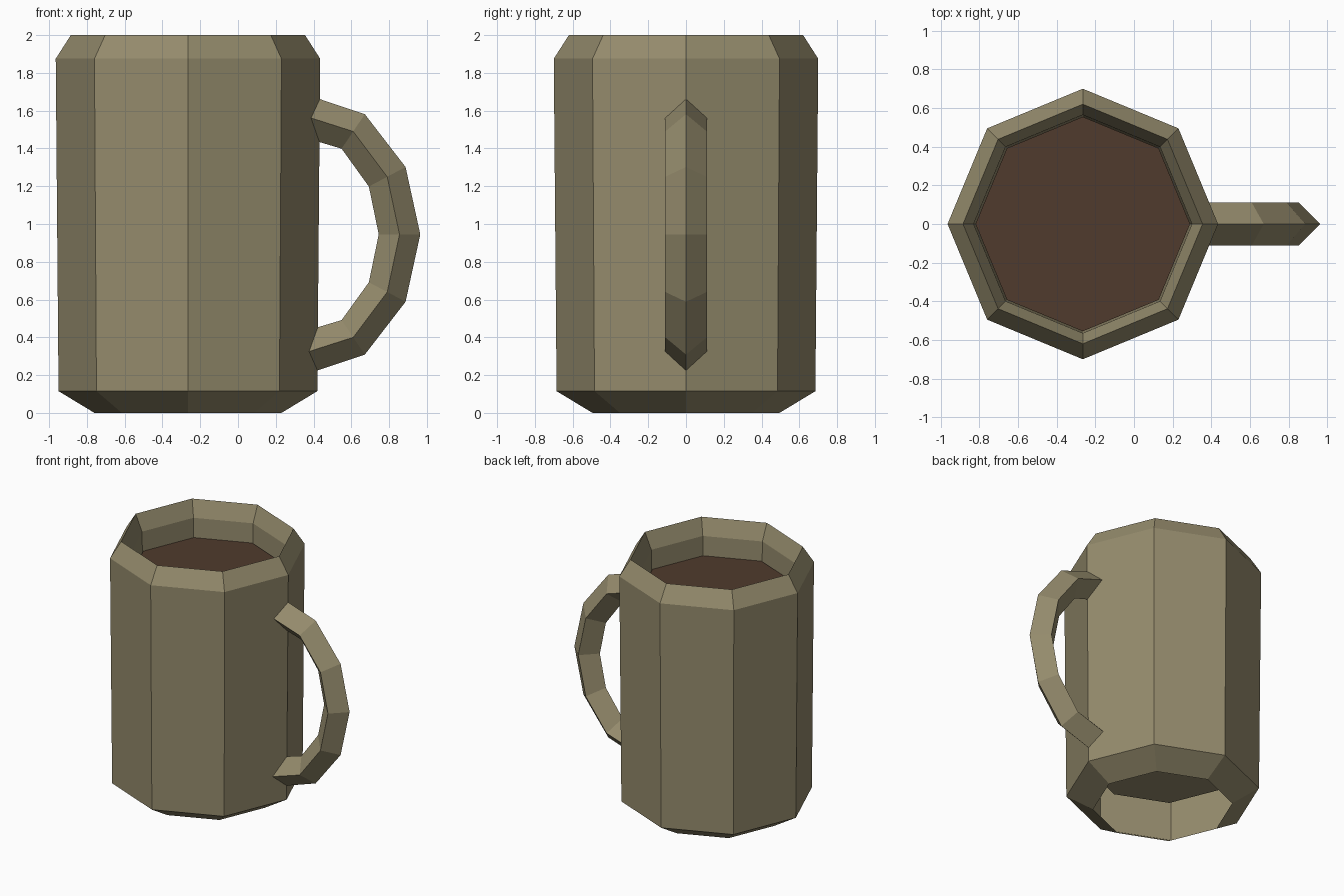
import bpy, bmesh
from math import cos, sin, radians, tau
from mathutils import Vector

default = bpy.data.objects.get("Cube")
if default:
    bpy.data.objects.remove(default, do_unlink=True)

SIDES = 8
AXIS_X = -0.265


def make_material(name, rgb):
    mat = bpy.data.materials.new(name)
    mat.use_nodes = True
    color = (*rgb, 1.0)
    mat.diffuse_color = color
    mat.node_tree.nodes["Principled BSDF"].inputs["Base Color"].default_value = color
    return mat


def ring(bm, radius, z):
    return [bm.verts.new((AXIS_X + radius * cos(tau * i / SIDES),
                          radius * sin(tau * i / SIDES), z)) for i in range(SIDES)]


def bridge(bm, a, b):
    """Join two rings with quads."""
    n = len(a)
    for i in range(n):
        j = (i + 1) % n
        bm.faces.new((a[i], a[j], b[j], b[i]))


def finish(bm, name, mat):
    mesh = bpy.data.meshes.new(name)
    bm.to_mesh(mesh)
    bm.free()
    mesh.materials.append(mat)
    obj = bpy.data.objects.new(name, mesh)
    bpy.context.collection.objects.link(obj)
    return obj


clay = make_material("olive clay", (0.30, 0.26, 0.152))
drink = make_material("dark brown drink", (0.080, 0.043, 0.026))

# Mug body: hollow foot, outer wall, sloped rim, inner wall and raised floor
profile = [(0.495, 0.0), (0.685, 0.115), (0.70, 1.875),
           (0.62, 2.0), (0.565, 1.875), (0.535, 0.335)]
bm = bmesh.new()
rings = [ring(bm, r, z) for r, z in profile]
for lower, upper in zip(rings, rings[1:]):
    bridge(bm, lower, upper)
bm.faces.new(rings[-1])
finish(bm, "mug_body", clay)

# Drink surface
bm = bmesh.new()
bm.faces.new(ring(bm, 0.555, 1.725))
finish(bm, "drink_surface", drink)

# Handle: diamond section swept along a mirrored arc (x, height, tilt)
MID_Z, HALF = 0.945, 0.11
upper_arc = [(0.36, 0.625, 75), (0.61, 0.545, 56), (0.79, 0.305, 28)]
arc = upper_arc + [(0.855, 0, 0)] + [(x, -h, -t) for x, h, t in reversed(upper_arc)]
bm = bmesh.new()
sections = []
for x, h, tilt in arc:
    centre = Vector((x, 0, MID_Z + h))
    out = Vector((cos(radians(tilt)), 0, sin(radians(tilt)))) * HALF
    side = Vector((0, HALF, 0))
    sections.append([bm.verts.new(centre + d) for d in (out, side, -out, -side)])
for a, b in zip(sections, sections[1:]):
    bridge(bm, a, b)
bm.faces.new(sections[0])
bm.faces.new(sections[-1])
bmesh.ops.recalc_face_normals(bm, faces=bm.faces)
finish(bm, "handle", clay)
